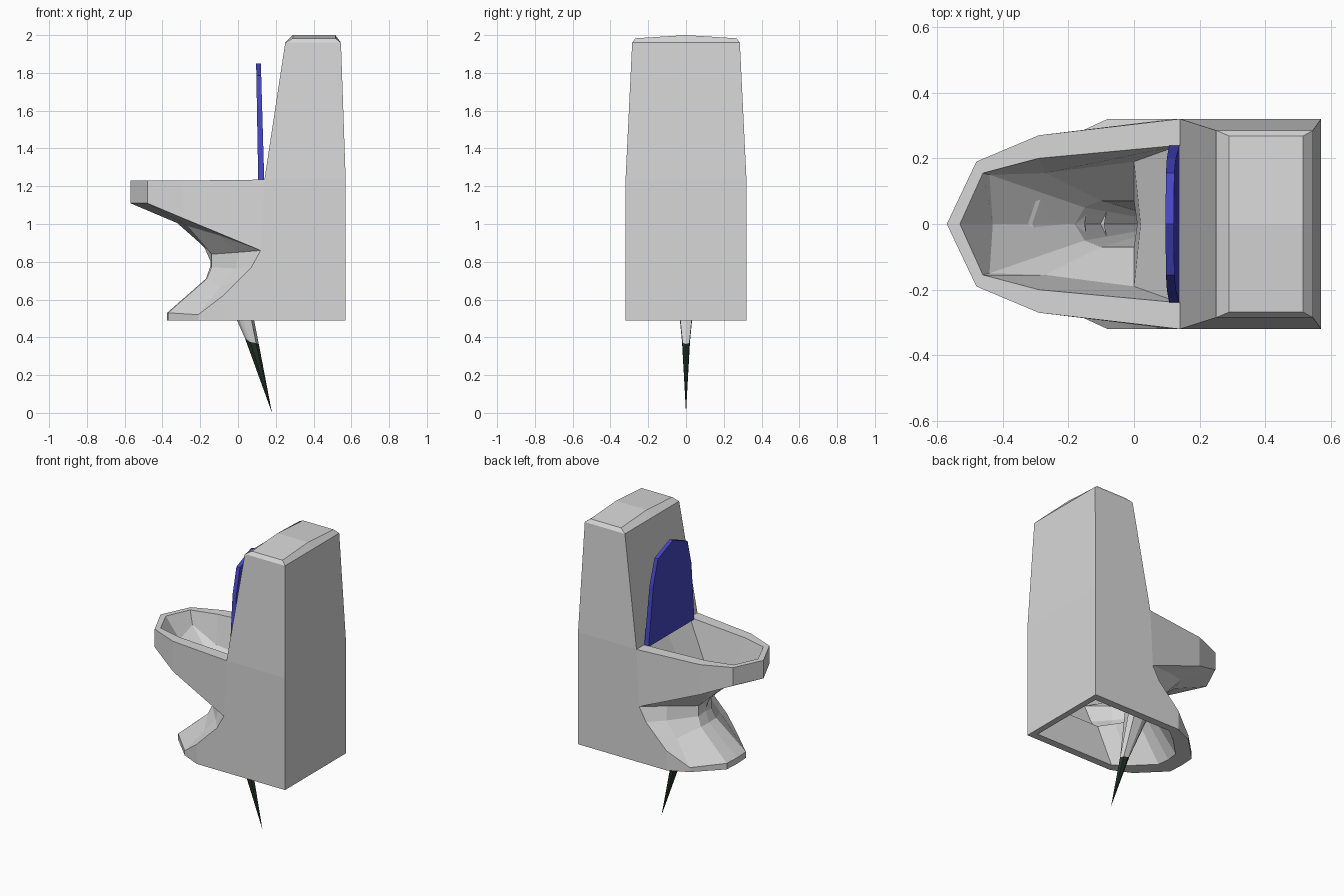
import bpy, bmesh

if "Cube" in bpy.data.objects:
    bpy.data.objects.remove(bpy.data.objects["Cube"])


def material(name, rgb):
    m = bpy.data.materials.new(name)
    m.diffuse_color = (*rgb, 1)
    m.use_nodes = True
    m.node_tree.nodes["Principled BSDF"].inputs["Base Color"].default_value = m.diffuse_color
    return m


ceramic = material("light_grey", (0.68, 0.68, 0.68))
blue = material("blue", (0.06, 0.06, 0.55))
dark = material("dark_green_black", (0.015, 0.03, 0.018))


def finish(name, bm, mat):
    bmesh.ops.remove_doubles(bm, verts=bm.verts, dist=0.0005)
    bmesh.ops.recalc_face_normals(bm, faces=bm.faces)
    mesh = bpy.data.meshes.new(name)
    bm.to_mesh(mesh)
    bm.free()
    mesh.materials.append(mat)
    ob = bpy.data.objects.new(name, mesh)
    bpy.context.collection.objects.link(ob)
    return ob


def loft(name, rings, mat, flip=False):
    """Skin half rings (front to back, y >= 0) and their mirror image."""
    bm = bmesh.new()
    for s in (1, -1):
        for a, b in zip(rings, rings[1:]):
            for i in range(len(a) - 1):
                pts = []
                for x, y, z in (a[i], a[i + 1], b[i + 1], b[i]):
                    p = (x, y * s, z)
                    if p not in pts:
                        pts.append(p)
                if len(pts) > 2:
                    if (s < 0) != flip:
                        pts.reverse()
                    bm.faces.new([bm.verts.new(p) for p in pts])
    return finish(name, bm, mat)


def with_back(ring, x=0.57, y=0.32):
    z = ring[-1][2]
    return ring + [(x, y, z), (x, 0, z)]


# Pedestal: rim, underside, waist and foot, plus the hollow underside
rim = [(-.57, 0, 1.23), (-.48, .19, 1.23), (-.29, .27, 1.23), (.14, .32, 1.235)]
outer = [
    rim,
    [(-.57, 0, 1.11), (-.48, .19, 1.11), (-.29, .27, 1.03), (.12, .32, .86)],
    [(-.31, 0, 1.0), (-.27, .12, .99), (-.10, .21, .94), (.12, .32, .86)],
    [(-.15, 0, .85), (-.14, .07, .84), (0, .20, .85), (.12, .32, .86)],
    [(-.145, 0, .78), (-.14, .07, .77), (-.01, .22, .765), (.07, .32, .77)],
    [(-.17, 0, .71), (-.165, .08, .71), (-.09, .23, .67), (0, .32, .70)],
    [(-.375, 0, .53), (-.37, .10, .53), (-.21, .26, .52), (-.08, .32, .62)],
    [(-.375, 0, .49), (-.37, .10, .49), (-.21, .26, .49), (-.08, .32, .49)],
]
hollow = [
    [(-.27, 0, .49), (-.26, .08, .49), (-.14, .20, .49), (-.05, .27, .49)],
    [(-.09, 0, .72), (-.08, .06, .72), (0, .18, .72), (.06, .27, .72)],
]
loft("pedestal", [with_back(r) for r in outer]
     + [with_back(r, .53, .27) for r in hollow], ceramic)


# Tank with chamfered, slightly ridged top
def tank_ring(z, x0, x1, y, zmid=None):
    zm = zmid or z
    return [(x0, 0, zm), (x0, y, z), (x1, y, z), (x1, 0, zm)]


xm = 0.40
loft("tank", [
    tank_ring(1.235, .14, .57, .32),
    tank_ring(1.96, .25, .545, .285),
    tank_ring(1.983, .29, .515, .268, 2.0),
    [(xm, 0, 2.0), (xm, .268, 1.983), (xm, .268, 1.983), (xm, 0, 2.0)],
], ceramic, True)

# Rim top and bowl inside
inner = [(-.53, 0, 1.23), (-.46, .155, 1.23), (-.29, .20, 1.23), (.14, .24, 1.235)]
loft("bowl_rim", [rim, inner], ceramic, True)
well = [(-.18, 0, .88), (-.15, .05, .89), (-.10, .07, .89), (0, .07, .87), (.01, 0, .87)]
loft("bowl", [
    inner + [(.14, 0, 1.235)],
    [(-.43, 0, 1.10), (-.44, .15, 1.14), (-.27, .155, 1.05), (0, .19, 1.0), (0.02, 0, 1.0)],
    well,
], ceramic, True)

# Spike: the drain narrows to a dark tip
neck = [(.037, 0, .395), (.05, .015, .385), (.065, .021, .375), (.095, .018, .37), (.11, 0, .365)]
loft("drain_funnel", [well, neck], ceramic)
loft("spike_tip", [neck, [(.18, 0, .0)] * 5], dark)

# Raised lid, leaning against the tank
half = [(.24, 1.23), (.20, 1.62), (.155, 1.785)]
outline = half + [(0, 1.85)] + [(-y, z) for y, z in reversed(half)]
bm = bmesh.new()
sides = []
for x0, x1 in ((.107, .096), (.139, .121)):
    sides.append([bm.verts.new((x0 + (x1 - x0) * (z - 1.23) / .62, y, z)) for y, z in outline])
bm.faces.new(sides[0])
bm.faces.new(sides[1][::-1])
n = len(outline)
for i in range(n):
    j = (i + 1) % n
    bm.faces.new((sides[0][i], sides[1][i], sides[1][j], sides[0][j]))
finish("lid", bm, blue)
